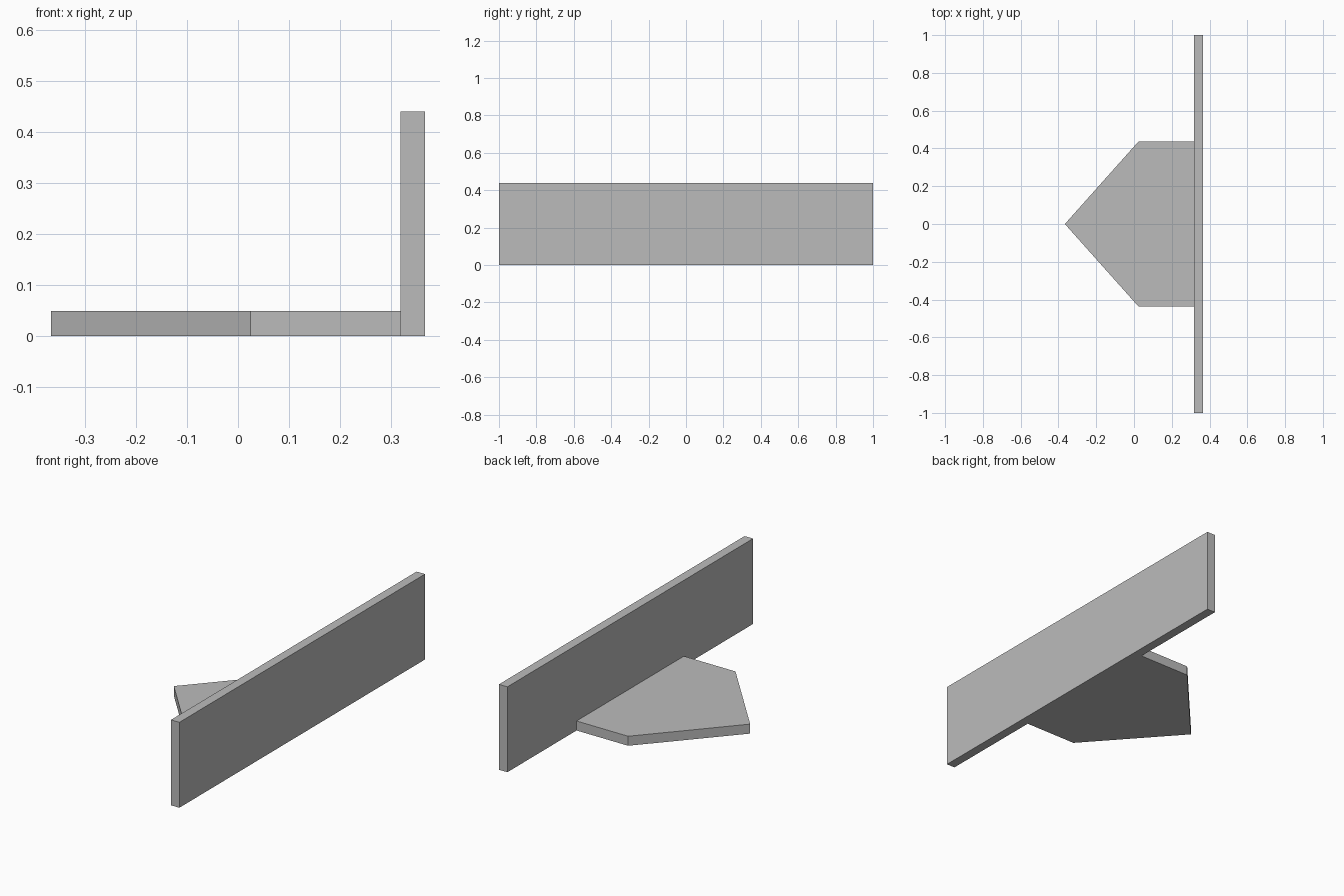
import bpy
import bmesh

cube = bpy.data.objects.get("Cube")
if cube:
    bpy.data.objects.remove(cube, do_unlink=True)

GREY = (0.5, 0.5, 0.5, 1.0)
grey = bpy.data.materials.new("plain grey")
grey.use_nodes = True
grey.diffuse_color = GREY
grey.node_tree.nodes["Principled BSDF"].inputs["Base Color"].default_value = GREY


def slab(name, outline, height):
    """Extrude a flat outline upwards from the ground."""
    bm = bmesh.new()
    face = bm.faces.new([bm.verts.new((x, y, 0)) for x, y in outline])
    top = bmesh.ops.extrude_face_region(bm, geom=[face])["geom"]
    bmesh.ops.translate(bm, vec=(0, 0, height),
                        verts=[v for v in top if isinstance(v, bmesh.types.BMVert)])
    bmesh.ops.recalc_face_normals(bm, faces=bm.faces)
    mesh = bpy.data.meshes.new(name)
    bm.to_mesh(mesh)
    bm.free()
    mesh.materials.append(grey)
    obj = bpy.data.objects.new(name, mesh)
    bpy.context.collection.objects.link(obj)
    return obj


INNER, OUTER = 0.318, 0.366   # the two faces of the upright board
HALF = 0.437                  # half width of the base plate

# Long upright board
slab("upright_board", [(INNER, -1), (OUTER, -1), (OUTER, 1), (INNER, 1)], 0.44)

# Pointed base plate, butted against the board
slab("pointed_base", [(-OUTER, 0), (0.024, -HALF), (INNER, -HALF),
                      (INNER, HALF), (0.024, HALF)], 0.049)
